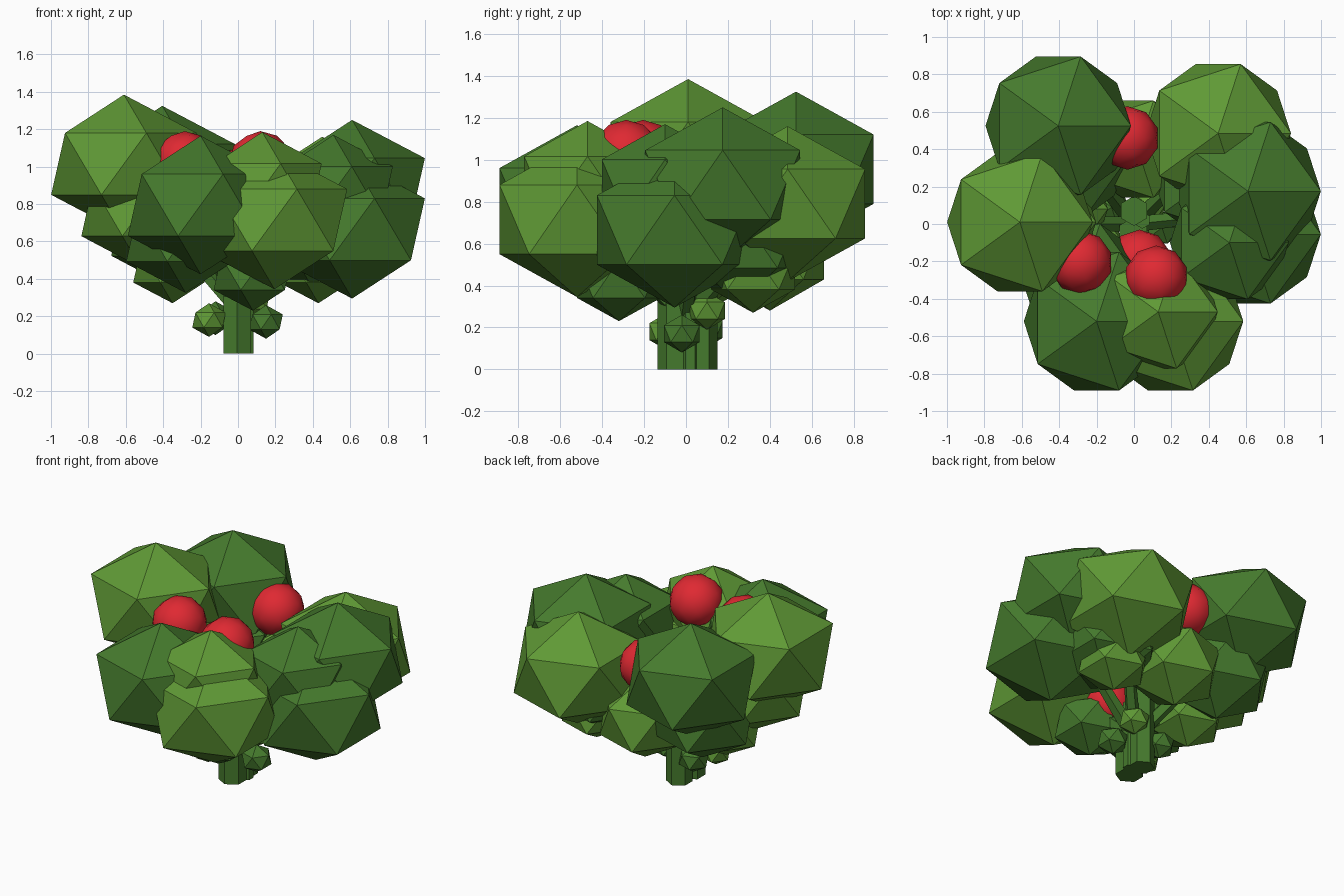
import bpy
from mathutils import Vector

if "Cube" in bpy.data.objects:
    bpy.data.objects.remove(bpy.data.objects["Cube"])


def material(name, rgb):
    m = bpy.data.materials.new(name)
    m.diffuse_color = (*rgb, 1)
    m.use_nodes = True
    m.node_tree.nodes["Principled BSDF"].inputs["Base Color"].default_value = m.diffuse_color
    return m


LIGHT = material("light_green", (0.115, 0.32, 0.036))
DARK = material("dark_green", (0.060, 0.195, 0.026))
RED = material("berry_red", (0.74, 0.022, 0.032))


def clump(name, x, y, z, r, rz, mat, sub=1):
    bpy.ops.mesh.primitive_ico_sphere_add(subdivisions=sub, radius=1, location=(x, y, z))
    o = bpy.context.object
    o.name = name
    o.scale = (r, r, rz)
    o.data.materials.append(mat)
    return o


def stem(name, a, b, r1, r2, sides, mat):
    a, b = Vector(a), Vector(b)
    d = b - a
    bpy.ops.mesh.primitive_cone_add(vertices=sides, radius1=r1, radius2=r2,
                                    depth=d.length, location=(a + b) / 2)
    o = bpy.context.object
    o.name = name
    o.rotation_mode = 'QUATERNION'
    if d.x or d.y:
        o.rotation_quaternion = d.to_track_quat('Z', 'Y')
    o.data.materials.append(mat)


# large outer leaf clumps
for i, (x, y, z, m) in enumerate([
        (-0.61, 0.01, 1.015, LIGHT), (-0.405, 0.525, 0.955, DARK),
        (0.45, 0.485, 0.79, LIGHT), (0.61, 0.175, 0.88, DARK),
        (0.61, -0.055, 0.665, DARK), (0.195, -0.52, 0.715, LIGHT),
        (-0.20, -0.52, 0.795, DARK)]):
    clump(f"large_leaf_clump_{i}", x, y, z, 0.435, 0.37, m)

# medium leaf clumps tucked between them
for i, (x, y, z, m) in enumerate([
        (0.13, -0.47, 0.88, LIGHT), (0.51, -0.10, 0.865, DARK),
        (-0.52, 0.01, 0.765, LIGHT), (-0.28, -0.30, 0.63, DARK),
        (0.42, 0.25, 0.62, DARK), (-0.36, 0.34, 0.66, DARK)]):
    clump(f"medium_leaf_clump_{i}", x, y, z, 0.355, 0.305, m)
clump("back_leaf_clump", 0.02, 0.40, 0.55, 0.305, 0.27, LIGHT)

# small leaf clumps low on the branches
for i, (x, y, z, m) in enumerate([
        (-0.35, 0.08, 0.47, LIGHT), (0.43, 0.32, 0.47, LIGHT),
        (0.08, -0.32, 0.43, DARK)]):
    clump(f"small_leaf_clump_{i}", x, y, z, 0.235, 0.2, m)

# leaf buds around the base of the stems
for i, (x, y, z, m) in enumerate([
        (-0.155, -0.09, 0.18, LIGHT), (0.15, -0.02, 0.17, DARK),
        (0.08, 0.10, 0.28, LIGHT), (-0.12, 0.09, 0.19, DARK)]):
    clump(f"leaf_bud_{i}", x, y, z, 0.1, 0.09, m)

# berries
for i, p in enumerate([(-0.285, -0.205, 1.025), (0.12, -0.285, 1.025),
                       (-0.035, 0.46, 0.925), (0.03, -0.20, 0.55)]):
    clump(f"berry_{i}", *p, 0.17, 0.165, RED, 2)
    bpy.ops.object.shade_smooth()

# upright stems
for i, (x, y, h, r) in enumerate([(-0.005, -0.05, 0.40, 0.085), (0.0, 0.07, 0.50, 0.08),
                                  (0.045, 0.02, 0.45, 0.045)]):
    stem(f"main_stem_{i}", (x, y, 0), (x, y, h), r, r, 6, DARK)

# branches reaching into the clumps
for i, (x, y, z) in enumerate([(-0.5, 0, 0.8), (-0.35, 0.45, 0.8), (0.4, 0.4, 0.7),
                               (0.5, 0.05, 0.7), (0.15, -0.45, 0.7), (-0.2, -0.45, 0.7)]):
    stem(f"branch_{i}", (x * 0.08, y * 0.08, 0.28), (x, y, z), 0.045, 0.03, 5, DARK)
